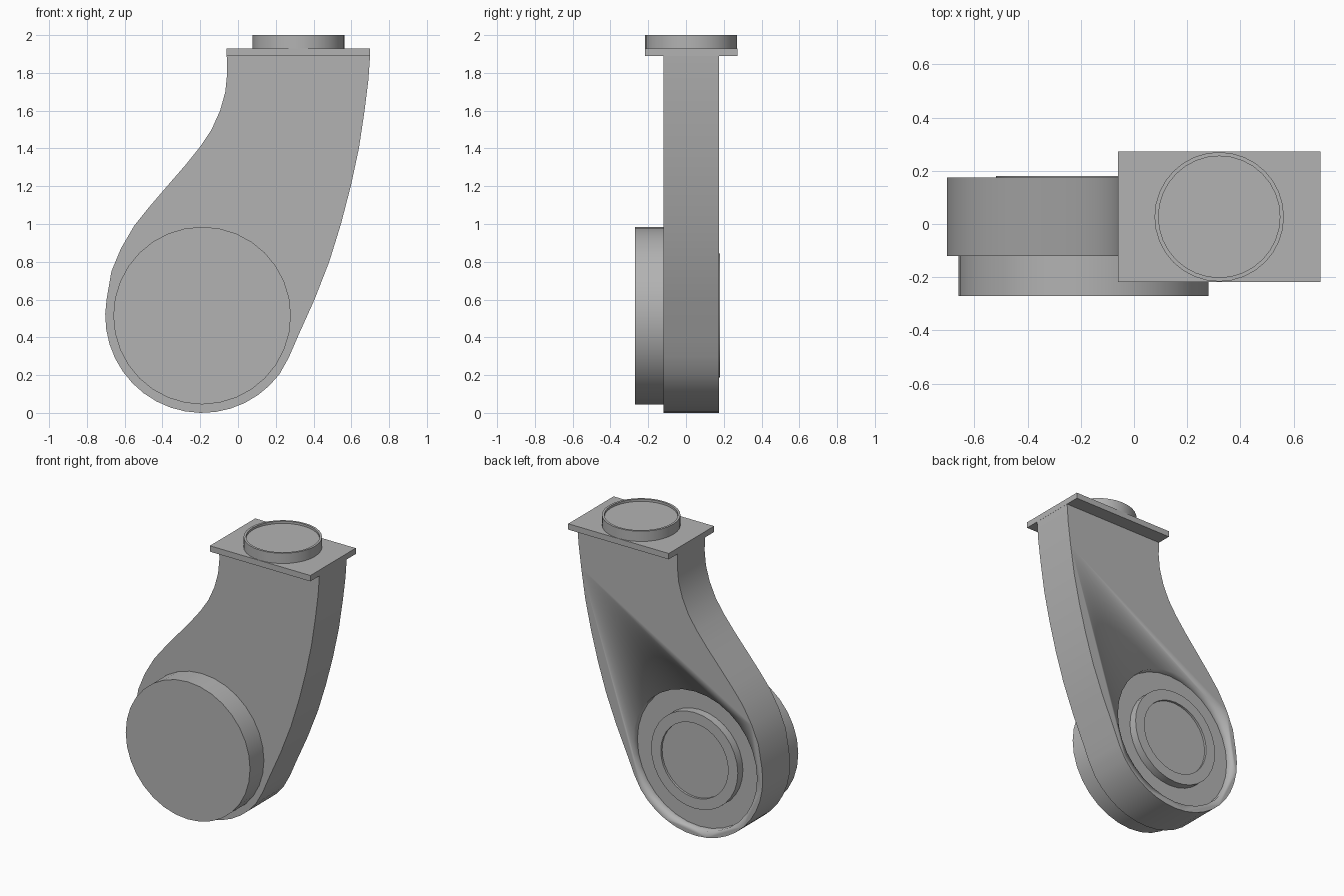
import bpy, bmesh, math
from mathutils import Matrix, Vector

cube = bpy.data.objects.get("Cube")
if cube:
    bpy.data.objects.remove(cube)

grey = bpy.data.materials.new("plain_grey")
grey.use_nodes = True
colour = (0.45, 0.45, 0.45, 1)
grey.diffuse_color = colour
grey.node_tree.nodes["Principled BSDF"].inputs["Base Color"].default_value = colour

SIDES = 32
HUB = Vector((-0.19, 0, 0.515))
TO_BACK = Matrix.Rotation(-math.pi / 2, 4, "X")  # turns local z to +y


def finish(name, bm, smooth=True):
    bmesh.ops.recalc_face_normals(bm, faces=bm.faces)
    mesh = bpy.data.meshes.new(name)
    bm.to_mesh(mesh)
    bm.free()
    mesh.materials.append(grey)
    obj = bpy.data.objects.new(name, mesh)
    bpy.context.collection.objects.link(obj)
    if smooth:
        bpy.ops.object.select_all(action="DESELECT")
        obj.select_set(True)
        bpy.context.view_layer.objects.active = obj
        bpy.ops.object.shade_smooth_by_angle(angle=math.radians(30))
    return obj


def turned(name, profile, matrix):
    """Closed round part from (radius, height) steps, capped at both ends."""
    bm = bmesh.new()
    rings = []
    for r, h in profile:
        angles = [math.tau * i / SIDES for i in range(SIDES)]
        rings.append([bm.verts.new((r * math.cos(a), r * math.sin(a), h)) for a in angles])
    for low, high in zip(rings, rings[1:]):
        for i in range(SIDES):
            j = (i + 1) % SIDES
            bm.faces.new((low[i], low[j], high[j], high[i]))
    bm.faces.new(rings[0])
    bm.faces.new(rings[-1])
    bm.transform(matrix)
    return finish(name, bm)


# Curved flat body: right edge, round bottom, left edge
right_edge = [(0.70, 1.90), (0.69, 1.76), (0.67, 1.6), (0.64, 1.4), (0.597, 1.2),
              (0.545, 1.0), (0.483, 0.8), (0.405, 0.6), (0.315, 0.4), (0.27, 0.295)]
left_edge = [(-0.67, 0.75), (-0.62, 0.87), (-0.55, 0.99), (-0.47, 1.09), (-0.38, 1.195),
             (-0.28, 1.31), (-0.2, 1.41), (-0.14, 1.5), (-0.095, 1.6), (-0.067, 1.7),
             (-0.057, 1.8), (-0.06, 1.90)]
bottom = []
for i in range(18):
    a = math.radians(-37 - i * 9)
    bottom.append((HUB.x + 0.513 * math.cos(a), HUB.z + 0.515 * math.sin(a)))
bm = bmesh.new()
face = bm.faces.new([bm.verts.new((x, -0.12, z)) for x, z in right_edge + bottom + left_edge])
extruded = bmesh.ops.extrude_face_region(bm, geom=[face])["geom"]
bmesh.ops.translate(bm, vec=(0, 0.295, 0),
                    verts=[v for v in extruded if isinstance(v, bmesh.types.BMVert)])
body = finish("body", bm)

# Round recess in the back of the body
cutter = turned("recess_cutter", [(0.47, 0.125), (0.47, 0.3)],
                Matrix.Translation(HUB) @ TO_BACK)
cutter.hide_render = True
cut = body.modifiers.new("recess", "BOOLEAN")
cut.object = cutter
cut.operation = "DIFFERENCE"
cut.solver = "EXACT"
bpy.context.view_layer.objects.active = body
bpy.ops.object.modifier_apply(modifier=cut.name)
bpy.data.objects.remove(cutter)

# Dished boss inside the recess and plain drum on the front
turned("back_boss", [(0.328, 0.12), (0.328, 0.18), (0.255, 0.18), (0.255, 0.165)],
       Matrix.Translation(HUB) @ TO_BACK)
turned("front_drum", [(0.47, -0.27), (0.47, -0.115)], Matrix.Translation(HUB) @ TO_BACK)

# Flange plate on top
bm = bmesh.new()
bmesh.ops.create_cube(bm, size=1)
bm.transform(Matrix.Translation((0.32, 0.027, 1.91)) @ Matrix.Diagonal((0.76, 0.49, 0.04, 1)))
finish("flange_plate", bm, smooth=False)

# Round collar with a shallow dished top
turned("top_collar", [(0.243, 1.925), (0.243, 2.0), (0.228, 2.0), (0.228, 1.985)],
       Matrix.Translation((0.32, 0.027, 0)))
